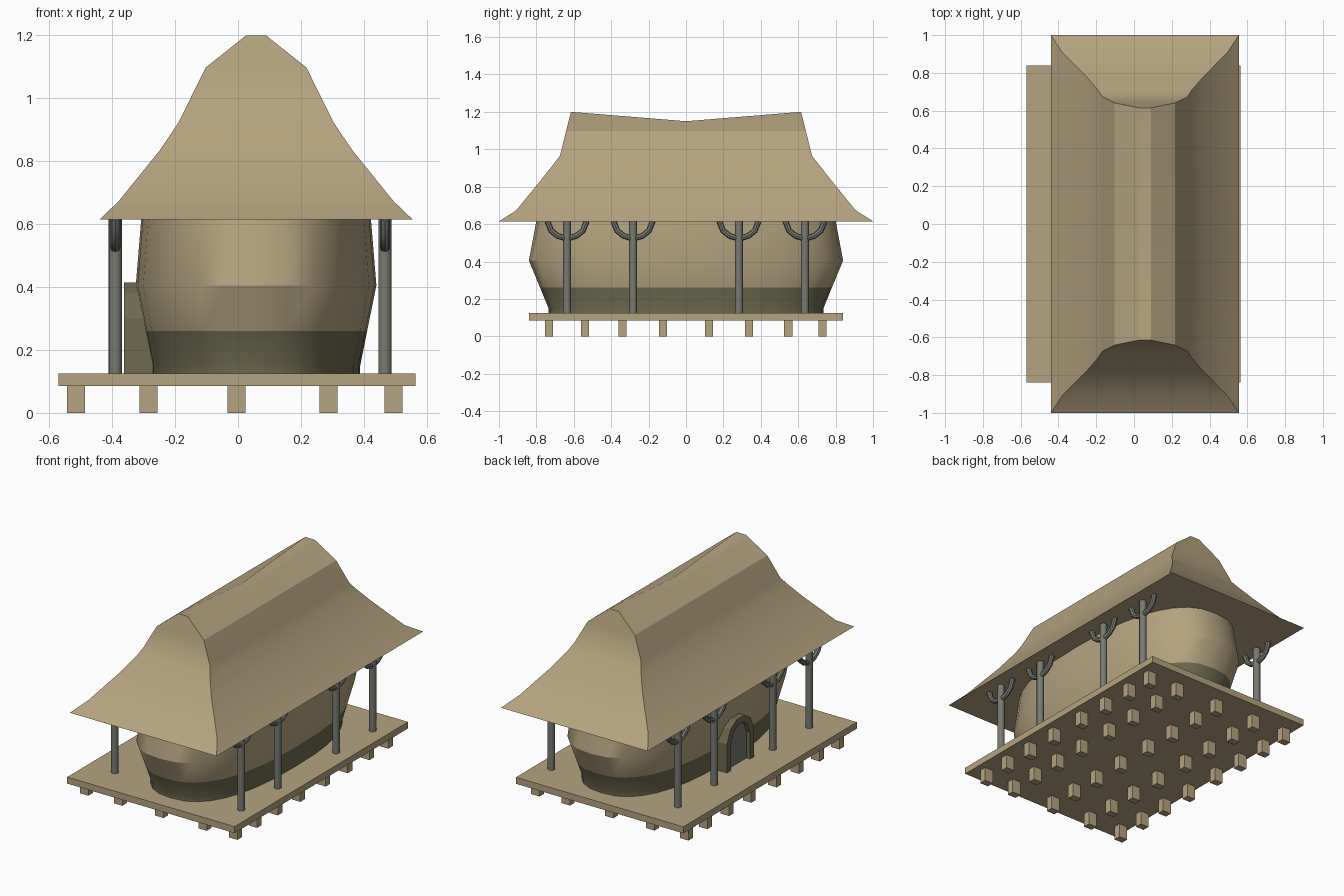
import bpy, bmesh, math

if "Cube" in bpy.data.objects:
    bpy.data.objects.remove(bpy.data.objects["Cube"])

CX = 0.0575  # house axis in x


def material(name, color):
    m = bpy.data.materials.new(name)
    m.diffuse_color = (*color, 1)
    m.use_nodes = True
    m.node_tree.nodes["Principled BSDF"].inputs["Base Color"].default_value = m.diffuse_color
    return m


TAN = material("straw_tan", (0.462, 0.366, 0.212))
OLIVE = material("dark_olive", (0.156, 0.144, 0.076))
GREY = material("wood_grey", (0.188, 0.195, 0.165))


def finish(name, bm, mats, smooth=False):
    bmesh.ops.recalc_face_normals(bm, faces=bm.faces)
    me = bpy.data.meshes.new(name)
    bm.to_mesh(me)
    bm.free()
    ob = bpy.data.objects.new(name, me)
    bpy.context.collection.objects.link(ob)
    for m in mats:
        me.materials.append(m)
    if smooth:
        bpy.ops.object.select_all(action='DESELECT')
        ob.select_set(True)
        bpy.context.view_layer.objects.active = ob
        bpy.ops.object.shade_smooth_by_angle(angle=math.radians(30))
    return ob


def box(name, center, size, mat):
    bm = bmesh.new()
    bmesh.ops.create_cube(bm, size=1)
    for v in bm.verts:
        v.co = [c + a * s for c, a, s in zip(center, v.co, size)]
    return finish(name, bm, [mat])


def loft(bm, rings, cap_top=True):
    rows = [[bm.verts.new(p) for p in r] for r in rings]
    n = len(rows[0])
    for a, b in zip(rows, rows[1:]):
        for i in range(n):
            j = (i + 1) % n
            bm.faces.new((a[i], a[j], b[j], b[i]))
    bm.faces.new(rows[0][::-1])
    if cap_top:
        bm.faces.new(rows[-1])
    return rows


# Platform on a grid of short feet
box("platform", (-0.0025, 0, 0.105), (1.135, 1.68, 0.04), TAN)
for x in (-0.515, -0.285, -0.005, 0.288, 0.495):
    for y in (-0.732, -0.54, -0.34, -0.123, 0.123, 0.337, 0.547, 0.73):
        box("foot", (x, y, 0.0425), (0.057, 0.044, 0.085), TAN)


# Rounded walls, with a dark band at the base
def oval(a, b, z, n=32, e=2.5):
    pts = []
    for i in range(n):
        t = 2 * math.pi * i / n
        c, s = math.cos(t), math.sin(t)
        pts.append((CX + a * math.copysign(abs(c) ** (2 / e), c),
                    b * math.copysign(abs(s) ** (2 / e), s), z))
    return pts


bm = bmesh.new()
loft(bm, [oval(*r) for r in ((0.331, 0.735, 0.125), (0.331, 0.735, 0.15),
                             (0.353, 0.78, 0.26), (0.3825, 0.84, 0.405),
                             (0.365, 0.80, 0.618))])
for f in bm.faces:
    f.material_index = 1 if f.calc_center_median().z < 0.26 else 0
finish("walls", bm, [TAN, OLIVE], True)

# Roof with flared eaves, hipped ends and a sagging ridge
levels = ((0.615, 0.4975, 1.0), (0.673, 0.437, 0.908), (0.835, 0.306, 0.776),
          (0.924, 0.246, 0.706), (0.965, 0.226, 0.674), (1.098, 0.16, 0.641),
          (1.2, 0.032, 0.615))
rings = []
for z, hx, hy in levels:
    mid = 1.15 if z == 1.2 else z
    rings.append([(CX - hx, -hy, z), (CX + hx, -hy, z), (CX + hx, 0, mid),
                  (CX + hx, hy, z), (CX - hx, hy, z), (CX - hx, 0, mid)])
bm = bmesh.new()
top = loft(bm, rings, cap_top=False)[-1]
bm.faces.new((top[0], top[1], top[2], top[5]))
bm.faces.new((top[5], top[2], top[3], top[4]))
finish("roof", bm, [TAN], True)


# Posts with forked braces
def brace(x, y):
    cu = bpy.data.curves.new("post_brace", 'CURVE')
    cu.dimensions = '3D'
    cu.bevel_depth = 0.016
    cu.bevel_resolution = 2
    cu.use_fill_caps = True
    pts = [(-0.105, 0.616), (-0.085, 0.565), (-0.05, 0.537), (0, 0.522),
           (0.05, 0.537), (0.085, 0.565), (0.105, 0.616)]
    sp = cu.splines.new('POLY')
    sp.points.add(len(pts) - 1)
    for p, (dy, z) in zip(sp.points, pts):
        p.co = (x, y + dy, z, 1)
    ob = bpy.data.objects.new("post_brace", cu)
    bpy.context.collection.objects.link(ob)
    cu.materials.append(GREY)
    bpy.ops.object.select_all(action='DESELECT')
    ob.select_set(True)
    bpy.context.view_layer.objects.active = ob
    bpy.ops.object.convert(target='MESH')
    bpy.ops.object.shade_smooth_by_angle(angle=math.radians(40))


for x in (-0.39, 0.467):
    for y in (-0.636, -0.283, 0.283, 0.636):
        bm = bmesh.new()
        loft(bm, [[(x + 0.021 * math.cos(math.pi * i / 8),
                    y + 0.021 * math.sin(math.pi * i / 8), z) for i in range(16)]
                  for z in (0.125, 0.616)])
        finish("post", bm, [GREY], True)
        brace(x, y)

# Arched doorway on the left side
DY = -0.01


def arch(half, spring, top):
    right = [(half, 0.125), (half, spring), (half * 0.72, spring + (top - spring) * 0.7),
             (half * 0.3, top)]
    return right + [(-y, z) for y, z in reversed(right)]


outer, inner = arch(0.132, 0.30, 0.415), arch(0.092, 0.285, 0.375)
bm = bmesh.new()
X0, X1 = -0.363, -0.26
ring = [[bm.verts.new((x, DY + y, z)) for y, z in prof]
        for x, prof in ((X0, outer), (X0, inner), (X1, inner), (X1, outer))]
n = len(outer)
for k in range(4):
    a, b = ring[k], ring[(k + 1) % 4]
    for i in range(n - 1):
        bm.faces.new((a[i], a[i + 1], b[i + 1], b[i]))
for i in (0, n - 1):
    bm.faces.new([r[i] for r in ring])
finish("door_frame", bm, [OLIVE])

bm = bmesh.new()
loft(bm, [[(x, DY + y, z) for y, z in inner] for x in (-0.338, -0.26)])
finish("door", bm, [GREY])
